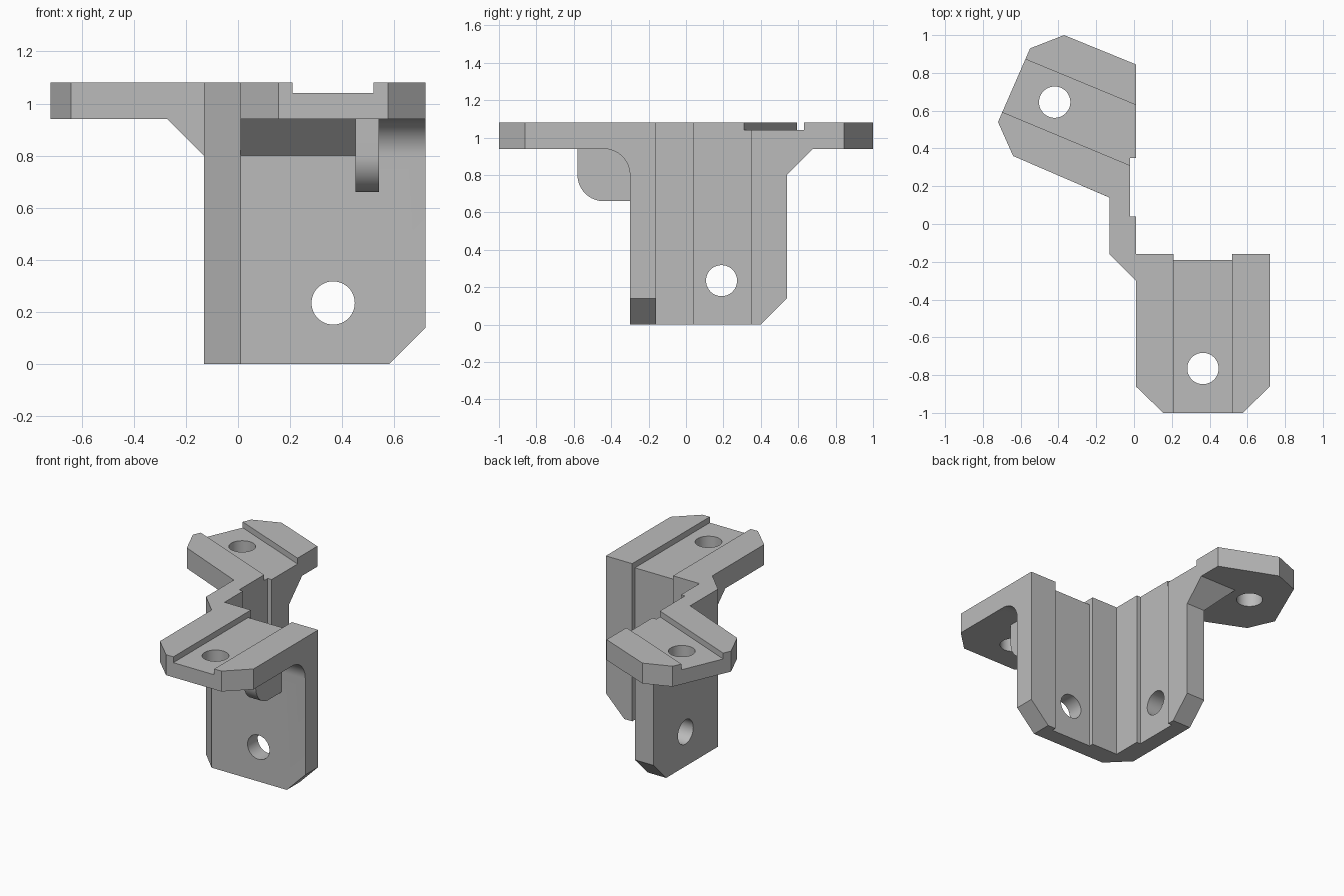
import bpy, bmesh, math

cube = bpy.data.objects.get("Cube")
if cube:
    bpy.data.objects.remove(cube, do_unlink=True)

TOP, UNDER, THICK = 1.08, 0.94, 0.14


def loft(name, low, high):
    """Closed solid between two matching loops of 3D points."""
    bm = bmesh.new()
    a = [bm.verts.new(p) for p in low]
    b = [bm.verts.new(p) for p in high]
    n = len(a)
    bm.faces.new(a[::-1])
    bm.faces.new(b)
    for i in range(n):
        j = (i + 1) % n
        bm.faces.new((a[i], a[j], b[j], b[i]))
    bmesh.ops.remove_doubles(bm, verts=bm.verts, dist=1e-5)
    bmesh.ops.recalc_face_normals(bm, faces=bm.faces)
    mesh = bpy.data.meshes.new(name)
    bm.to_mesh(mesh)
    bm.free()
    ob = bpy.data.objects.new(name, mesh)
    bpy.context.collection.objects.link(ob)
    return ob


def prism(name, outline, axis, start, end):
    """Extrude a 2D outline along one axis."""
    place = {"x": lambda p, t: (t, p[0], p[1]),
             "y": lambda p, t: (p[0], t, p[1]),
             "z": lambda p, t: (p[0], p[1], t)}[axis]
    return loft(name, [place(p, start) for p in outline],
                [place(p, end) for p in outline])


def arc(cx, cy, r, a0, a1, steps=16):
    return [(cx + r * math.cos(math.radians(a0 + (a1 - a0) * i / steps)),
             cy + r * math.sin(math.radians(a0 + (a1 - a0) * i / steps)))
            for i in range(steps + 1)]


def combine(target, other, operation):
    """Bake a boolean into the target and drop the helper solid."""
    mod = target.modifiers.new("combine", "BOOLEAN")
    mod.operation, mod.solver, mod.object = operation, "EXACT", other
    graph = bpy.context.evaluated_depsgraph_get()
    mesh = bpy.data.meshes.new_from_object(target.evaluated_get(graph))
    target.modifiers.clear()
    target.data = mesh
    bpy.data.objects.remove(other, do_unlink=True)


# L-shaped walls with a bevelled outer corner and two inner grooves
bracket = prism("corner_bracket", [
    (-.13, -.16), (.01, -.30), (.72, -.30), (.72, -.16), (.52, -.16),
    (.52, -.19), (.21, -.19), (.21, -.16), (.01, -.16), (.01, .04),
    (-.02, .04), (-.02, .35), (.01, .35), (.01, .54), (-.13, .54)], "z", 0, TOP)

# Horizontal mounting plates
front_plate = prism("front_plate", [
    (.01, -.25), (.01, -.86), (.155, -1), (.575, -1), (.72, -.86),
    (.72, -.25)], "z", UNDER, TOP)
back_plate = prism("back_plate", [
    (-.37, 1), (-.55, .93), (-.72, .54), (-.64, .36), (-.13, .14),
    (-.05, .14), (-.05, .35), (.01, .35), (.01, .845)], "z", UNDER, TOP)

# Flared gusset below the back plate
low = [(-.13, .14), (-.13, .14), (-.05, .14), (-.05, .4), (.01, .4),
       (.01, .54), (-.13, .54)]
high = [(-.27, .2)] + low[1:5] + [(.01, .68), (-.27, .68)]
back_gusset = loft("back_gusset", [(x, y, .8) for x, y in low],
                   [(x, y, UNDER) for x, y in high])

# Sloped gusset, rounded rib and fillet below the front plate
root = [(-.25, .8), (-.25, .96), (-.44, .96)]
front_gusset = prism("front_gusset", [(-.44, UNDER), (-.30, .8)] + root,
                     "x", .01, .5)
fillet = prism("front_fillet", arc(-.44, .8, THICK, 90, 0) + root,
               "x", .5, .72)
rib = prism("front_rib", [(-.25, .66), (-.25, .96), (-.58, .96)]
            + arc(-.44, .8, THICK, 180, 270), "x", .45, .54)

for part in (front_plate, back_plate, back_gusset, front_gusset, fillet, rib):
    combine(bracket, part, "UNION")

# Bevelled lower corners of both walls
cutters = [
    prism("front_corner_cut", [(.53, -.05), (.77, -.05), (.77, .19)], "y", -.5, 0),
    prism("side_corner_cut", [(.35, -.05), (.59, -.05), (.59, .19)], "x", -.3, .2),
]

# Shallow grooves across the plates
cutters += [
    prism("front_groove", [(.21, -1.1), (.52, -1.1), (.52, -.1), (.21, -.1)],
          "z", 1.04, 1.2),
    prism("back_groove", [(-.70, .924), (-.81, .64), (.04, .285), (.07, .605)],
          "z", 1.04, 1.2),
]

# Screw holes
for axis, u, v, start, end in (("y", .365, .235, -.4, 0),
                               ("x", .19, .235, -.3, .2),
                               ("z", .365, -.765, .8, 1.3),
                               ("z", -.42, .645, .8, 1.3)):
    cutters.append(prism("screw_hole", arc(u, v, .083, 0, 360, 48)[:-1],
                         axis, start, end))

for cutter in cutters:
    cutter.hide_render = True
    combine(bracket, cutter, "DIFFERENCE")

# Single grey material
grey = bpy.data.materials.new("light_grey")
grey.use_nodes = True
colour = (.5, .5, .5, 1)
grey.diffuse_color = colour
grey.node_tree.nodes["Principled BSDF"].inputs["Base Color"].default_value = colour
bracket.data.materials.clear()
bracket.data.materials.append(grey)

bpy.ops.object.select_all(action="DESELECT")
bracket.select_set(True)
bpy.context.view_layer.objects.active = bracket
bpy.ops.object.shade_smooth_by_angle(angle=math.radians(25))
